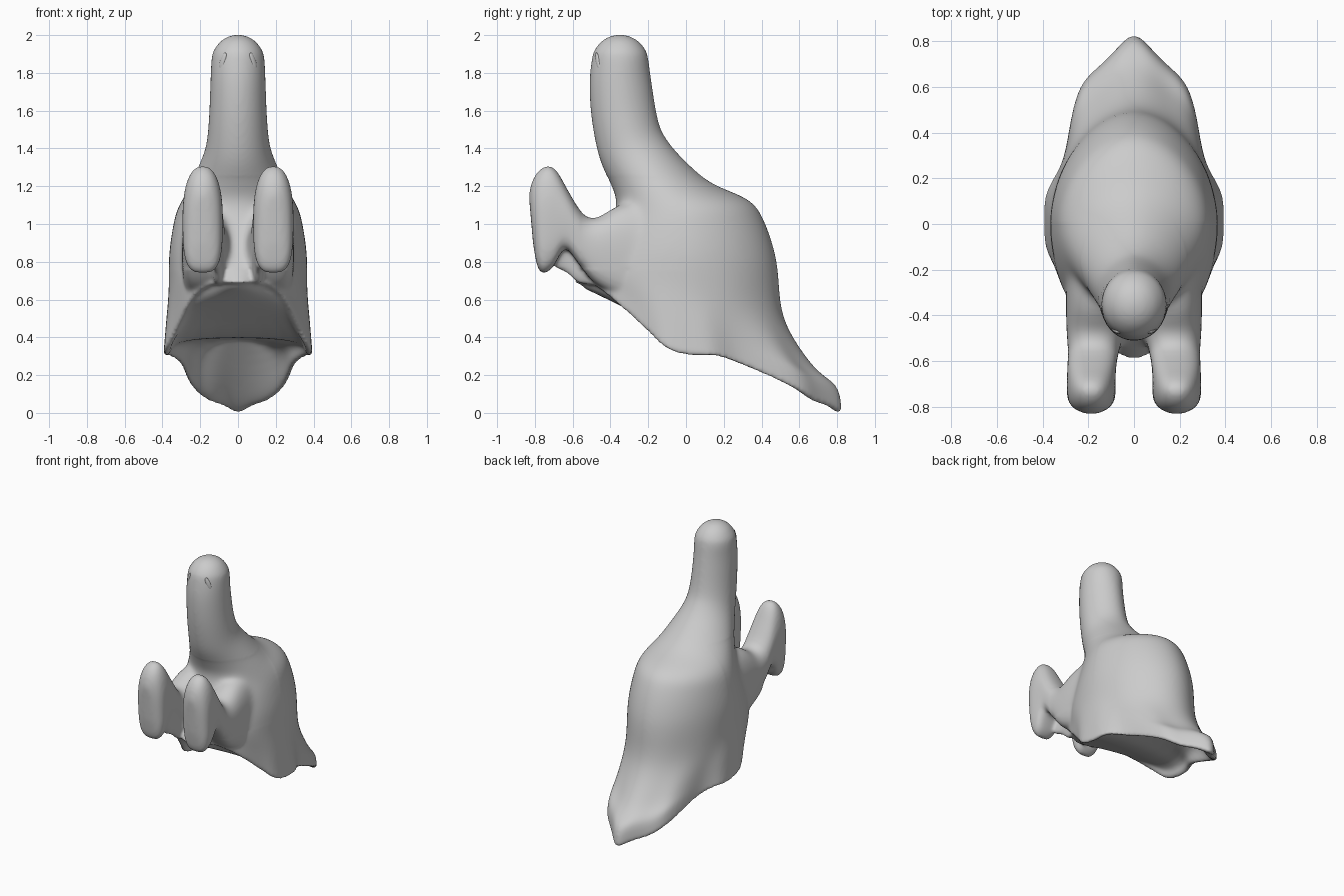
import bpy, bmesh, math
from mathutils import Vector

if "Cube" in bpy.data.objects:
    bpy.data.objects.remove(bpy.data.objects["Cube"])

N = 28          # points around each ring
HALF = N // 2


def ring(front, back, w, cx=0.0, e=1.0, e2=None):
    """Closed ring through two side-view points (y, z) with half width w.
    e and e2 set the squareness of the first and second half."""
    pts = []
    for i in range(N):
        t = 2 * math.pi * i / N
        c, s = math.cos(t), math.sin(t)
        p = e if c > 0 or e2 is None else e2
        c = math.copysign(abs(c) ** p, c)
        s = math.copysign(abs(s) ** p, s)
        k = (1 - c) / 2
        pts.append(Vector((cx + w * s,
                           front[0] + (back[0] - front[0]) * k,
                           front[1] + (back[1] - front[1]) * k)))
    return pts


def smooth_rings(rings, steps):
    """Catmull-Rom interpolation between successive rings."""
    out = []
    for j in range(len(rings) - 1):
        a, b, c, d = (rings[max(j - 1, 0)], rings[j], rings[j + 1],
                      rings[min(j + 2, len(rings) - 1)])
        for s in range(steps):
            t = s / steps
            out.append([0.5 * (2 * q + (r - p) * t
                               + (2 * p - 5 * q + 4 * r - u) * t * t
                               + (3 * q - p - 3 * r + u) * t ** 3)
                        for p, q, r, u in zip(a, b, c, d)])
    out.append(rings[-1])
    return out


def loft(bm, rings):
    """Skin the rings and close both ends with strips across."""
    vr = [[bm.verts.new(p) for p in r] for r in rings]
    faces = []
    for a, b in zip(vr, vr[1:]):
        for i in range(N):
            k = (i + 1) % N
            faces.append(bm.faces.new((a[i], a[k], b[k], b[i])))
    for r in (vr[0], vr[-1]):
        faces.append(bm.faces.new((r[0], r[1], r[-1])))
        for i in range(1, HALF - 1):
            faces.append(bm.faces.new((r[i], r[i + 1], r[N - i - 1], r[N - i])))
        faces.append(bm.faces.new((r[HALF - 1], r[HALF], r[HALF + 1])))
    bmesh.ops.recalc_face_normals(bm, faces=faces)


def shade(ob):
    bpy.ops.object.select_all(action='DESELECT')
    ob.select_set(True)
    bpy.context.view_layer.objects.active = ob
    bpy.ops.object.shade_smooth_by_angle(angle=math.radians(50))


bm = bmesh.new()

# Rounded head
body = []
for deg in (86, 70, 50, 28, 8):
    a = math.radians(deg)
    r, z = math.cos(a), 1.857 + 0.145 * math.sin(a)
    body.append(ring((-0.35 - 0.15 * r, z), (-0.35 + 0.152 * r, z), 0.142 * r))

# Neck, shoulders and back: front point, back point, half width
for f, b, w in [
    ((-.512, 1.74), (-.183, 1.76), .147),
    ((-.50, 1.55), (-.15, 1.56), .155),
    ((-.46, 1.35), (-.11, 1.46), .172),
    ((-.40, 1.21), (-.02, 1.35), .22),
    ((-.37, 1.12), (.13, 1.22), .275),
    ((-.39, 1.03), (.33, 1.13), .322),
    ((-.43, .95), (.415, 1.02), .347),
    ((-.48, .86), (.485, .80), .368),
    ((-.53, .79), (.52, .50), .37),
]:
    body.append(ring(f, b, w, 0, 1.0, 1.08))

# Hem of the cloth, front lip to pointed tail: x, y, z
hem_half = [(0, -.60, .685), (.06, -.585, .685), (.14, -.50, .685), (.24, -.43, .63),
            (.295, -.30, .52), (.35, -.17, .40), (.395, -.11, .33), (.395, .03, .295),
            (.395, .15, .31), (.305, .26, .27), (.285, .42, .205), (.245, .62, .115),
            (.15, .69, .05), (.065, .78, .035), (0, .85, -.02)]
hem = [Vector(p) for p in hem_half]
hem += [Vector((-x, y, z)) for x, y, z in hem_half[HALF - 1:0:-1]]
last = body[-1]
body.append([a.lerp(b, 0.5) for a, b in zip(last, hem)])
tail = [a.lerp(b, 0.8) for a, b in zip(last, hem)]
for p in tail:                       # slight swell just above the tail tip
    g = max(0, p.y - .3) * .08
    p.y, p.z = p.y + g, p.z + g
body += [tail, hem]
body = smooth_rings(body, 3)

# Turned-in hem edge, then a shallow underside that is hollow under the tail
inner = []
for p in hem:
    y = max(-.54, min(.42, p.y * 0.9))
    inner.append(Vector((p.x * 0.85, y, max(.40, .40 - .48 * y))))
body.append([Vector((p.x * .93, p.y * .955, p.z + .004)) for p in hem])
body.append([Vector((p.x * .91, p.y * .94, p.z)).lerp(q, 0.2) for p, q in zip(hem, inner)])
body.append(inner)
loft(bm, body)

# Raised arms with hanging sleeves: top point, bottom point, centre x, half width
arm = [((-.05, 1.06), (-.05, .50), .15, .10),
       ((-.20, 1.12), (-.24, .54), .165, .127),
       ((-.36, 1.10), (-.38, .62), .168, .13),
       ((-.48, 1.03), (-.49, .69), .17, .125),
       ((-.55, 1.06), (-.57, .79), .178, .112),
       ((-.62, 1.17), (-.64, .87), .185, .107),
       ((-.68, 1.277), (-.70, .775), .187, .107),
       ((-.73, 1.31), (-.745, .74), .187, .107),
       ((-.783, 1.28), (-.768, .745), .187, .10),
       ((-.817, 1.22), (-.79, .785), .187, .077),
       ((-.832, 1.15), (-.81, .90), .187, .035)]
# Inner sleeve webs hanging from each hand down to the front lip
web = [((-.45, .95), (-.47, .68), .105, .035),
       ((-.56, .98), (-.565, .685), .105, .03),
       ((-.63, 1.0), (-.63, .74), .11, .025),
       ((-.70, 1.0), (-.695, .77), .12, .03)]
for sx in (-1, 1):
    for part in (arm, web):
        loft(bm, smooth_rings([ring(t, b, w, sx * cx, 0.85, 0.6)
                               for t, b, cx, w in part], 3))

me = bpy.data.meshes.new("cloth_body")
bm.to_mesh(me)
bm.free()
cloth = bpy.data.objects.new("cloth_body", me)
bpy.context.collection.objects.link(cloth)
bpy.context.view_layer.objects.active = cloth

# Round off the facets, then fuse body and arms into one skin
sub = cloth.modifiers.new("round", 'SUBSURF')
sub.levels = 2
mod = cloth.modifiers.new("fuse", 'REMESH')
mod.mode = 'VOXEL'
mod.voxel_size = 0.011
for m in (sub.name, mod.name):
    bpy.ops.object.modifier_apply(modifier=m)

# Relax the skin, most strongly where the arms join
bm = bmesh.new()
bm.from_mesh(cloth.data)
joint = [v for v in bm.verts if -.56 < v.co.y < 0 and .76 < v.co.z < 1.25]
for verts, times in ((bm.verts[:], 4), (joint, 25)):
    for _ in range(times):
        bmesh.ops.smooth_vert(bm, verts=verts, factor=0.5, use_axis_x=True,
                              use_axis_y=True, use_axis_z=True)
bm.to_mesh(cloth.data)
bm.free()
shade(cloth)

# Slanted eye slits
for side, sx in (("left", -1), ("right", 1)):
    bpy.ops.mesh.primitive_uv_sphere_add(segments=16, ring_count=10, radius=1,
                                         location=(sx * 0.08, -0.466, 1.86),
                                         rotation=(0, -sx * 0.35, sx * 0.55))
    eye = bpy.context.object
    eye.name = side + "_eye"
    eye.scale = (.016, .010, .05)
    shade(eye)
